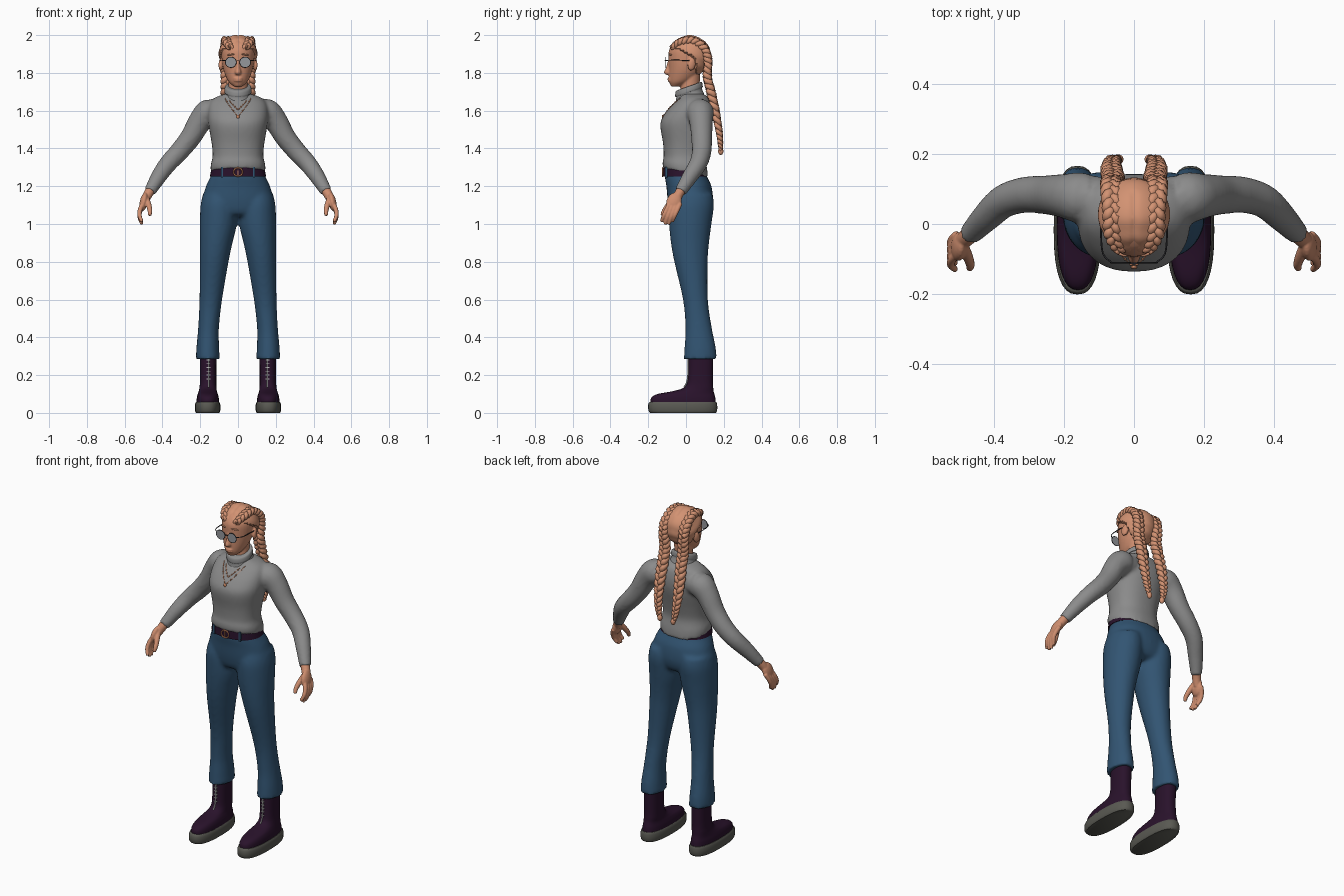
import bpy, bmesh
from math import sin, cos, pi, exp, radians
from mathutils import Vector, Matrix, Euler

cube = bpy.data.objects.get("Cube")
if cube:
    bpy.data.objects.remove(cube, do_unlink=True)


def material(name, *rgb):
    m = bpy.data.materials.new(name)
    m.use_nodes = True
    m.diffuse_color = (*rgb, 1)
    m.node_tree.nodes["Principled BSDF"].inputs["Base Color"].default_value = (*rgb, 1)
    return m


skin = material("skin", .62, .27, .16)
hair = material("copper_hair", .65, .29, .17)
wool = material("grey_wool", .26, .26, .26)
denim = material("blue_denim", .032, .09, .17)
leather = material("plum_leather", .022, .006, .024)
rubber = material("grey_rubber", .1, .1, .085)
lens_grey = material("lens_grey", .3, .31, .33)
frame_dark = material("dark_frame", .03, .03, .035)
lace_white = material("pale_lace", .5, .5, .5)
copper = material("copper_metal", .6, .24, .12)
SIDES = (1, -1)


def spline(keys, steps):
    """Smooth curve through tuples of any length."""
    out = []
    for i in range(len(keys) - 1):
        a, b, c, d = keys[max(i - 1, 0)], keys[i], keys[i + 1], keys[min(i + 2, len(keys) - 1)]
        for k in range(steps):
            t = k / steps
            out.append(tuple(q + t * (r - p) / 2 + t * t * (p - 2.5 * q + 2 * r - s / 2)
                             + t ** 3 * (1.5 * (q - r) + (s - p) / 2)
                             for p, q, r, s in zip(a, b, c, d)))
    return out + [tuple(keys[-1])]


def bridge(bm, rings):
    """Join rings of points into a closed, capped skin."""
    rows = [[bm.verts.new(p) for p in ring] for ring in rings]
    n = len(rows[0])
    for low, high in zip(rows, rows[1:]):
        for i in range(n):
            bm.faces.new((low[i], low[(i + 1) % n], high[(i + 1) % n], high[i]))
    bm.faces.new(rows[0])
    bm.faces.new(rows[-1])


def loft(bm, keys, side=1, power=2.0, sides=32, steps=4):
    """Stack of oval rings: height, centre x, half width, front y, back y, tilt."""
    rings = []
    for z, cx, rx, front, back, tilt in spline(keys, steps):
        ring = []
        for i in range(sides):
            u, v = cos(2 * pi * i / sides), sin(2 * pi * i / sides)
            u, v = (abs(w) ** (2 / power) * (1 if w > 0 else -1) for w in (u, v))
            dy = (back - front) / 2 * v
            ring.append((side * cx + rx * u, (front + back) / 2 + dy, z + tilt * dy))
        rings.append(ring)
    bridge(bm, rings)


def tube(bm, keys, side=1, sides=16, steps=4, ref=(1, 0, 0)):
    """Round tube along x, y, z, radius."""
    pts = spline(keys, steps)
    pos = [Vector((side * p[0], p[1], p[2])) for p in pts]
    rings = []
    for i, p in enumerate(pos):
        t = (pos[min(i + 1, len(pos) - 1)] - pos[max(i - 1, 0)]).normalized()
        u = t.cross(Vector(ref)).normalized()
        v = t.cross(u)
        rings.append([p + pts[i][3] * (u * cos(a) + v * sin(a))
                      for a in (2 * pi * k / sides for k in range(sides))])
    bridge(bm, rings)


def hoop(bm, centre, rx, rz, r):
    x, y, z = centre
    tube(bm, [(x + rx * cos(a), y, z + rz * sin(a), r) for a in (pi * k / 12 for k in range(25))],
         sides=8, steps=1, ref=(0, 1, 0))


def ball(bm, loc, size, rot=(0, 0, 0), segs=20):
    bmesh.ops.create_uvsphere(bm, u_segments=segs, v_segments=segs // 2 + 2, radius=1,
                              matrix=Matrix.LocRotScale(Vector(loc), Euler(rot), Vector(size)))


def box(bm, loc, size):
    bmesh.ops.create_cube(bm, size=1, matrix=Matrix.LocRotScale(Vector(loc), None, Vector(size)))


def finish(name, bm, mat, voxel=0, relax=0):
    """Turn the bmesh into an object; voxel size blends overlapping forms."""
    bmesh.ops.recalc_face_normals(bm, faces=bm.faces)
    me = bpy.data.meshes.new(name)
    bm.to_mesh(me)
    bm.free()
    me.materials.append(mat)
    me.shade_smooth()
    me.set_sharp_from_angle(angle=radians(50))
    ob = bpy.data.objects.new(name, me)
    bpy.context.scene.collection.objects.link(ob)
    if voxel:
        mod = ob.modifiers.new("blend", 'REMESH')
        mod.mode, mod.voxel_size, mod.use_smooth_shade = 'VOXEL', voxel, True
        mod = ob.modifiers.new("relax", 'SMOOTH')
        mod.factor, mod.iterations = .5, relax
    return ob


# Sweater: torso and sleeves blended together
bm = bmesh.new()
loft(bm, [(1.27, 0, .144, -.122, .116, -.2), (1.31, 0, .145, -.124, .112, -.15),
          (1.36, 0, .134, -.118, .1, 0), (1.43, 0, .14, -.122, .112, 0),
          (1.53, 0, .157, -.136, .137, 0), (1.59, 0, .16, -.108, .142, 0),
          (1.64, 0, .15, -.065, .134, 0), (1.67, 0, .12, -.035, .12, 0),
          (1.69, 0, .065, -.03, .09, 0)], power=2.3, sides=40)
for s in SIDES:
    tube(bm, [(.08, .07, 1.59, .06), (.15, .075, 1.592, .073), (.2, .08, 1.545, .063),
              (.25, .083, 1.46, .056), (.31, .083, 1.385, .052), (.37, .065, 1.32, .048),
              (.42, .02, 1.25, .042), (.468, -.03, 1.17, .032)], s)
sweater = finish("sweater", bm, wool, .01, 5)

# Folded turtleneck collar
bm = bmesh.new()
loft(bm, [(1.655, 0, .085, -.058, .1, .3), (1.685, 0, .069, -.052, .087, .35),
          (1.698, 0, .067, -.052, .085, .35), (1.7, 0, .072, -.057, .089, .35),
          (1.725, 0, .069, -.055, .085, .35), (1.73, 0, .06, -.045, .077, .35)], steps=3)
finish("collar", bm, wool)

# Jeans: pelvis and two flared legs
bm = bmesh.new()
loft(bm, [(1.285, 0, .132, -.108, .1, 0), (1.25, 0, .146, -.112, .112, 0),
          (1.2, 0, .17, -.104, .135, 0), (1.12, 0, .19, -.096, .143, 0),
          (1.06, 0, .185, -.08, .125, 0), (1.04, 0, .15, -.05, .09, 0)], power=2.2)
for s in SIDES:
    loft(bm, [(1.16, .095, .09, -.08, .14, 0), (1.1, .1, .098, -.093, .148, 0),
              (1, .104, .098, -.09, .135, 0), (.9, .115, .086, -.08, .122, 0),
              (.8, .126, .076, -.062, .115, 0), (.6, .144, .06, -.016, .116, 0),
              (.45, .156, .055, -.003, .137, 0), (.35, .16, .06, -.008, .157, 0),
              (.285, .16, .063, -.012, .164, 0)], s)
finish("jeans", bm, denim, .011, 4)

# Belt, its loops and buckle
bm = bmesh.new()
loft(bm, [(1.252, 0, .149, -.12, .112, 0), (1.298, 0, .14, -.119, .105, 0)], power=2.2, steps=2)
finish("belt", bm, leather)
bm = bmesh.new()
for s in SIDES:
    box(bm, (s * .085, -.104, 1.275), (.012, .012, .055))
finish("belt_loops", bm, denim)
bm = bmesh.new()
hoop(bm, (0, -.124, 1.275), .024, .022, .004)
box(bm, (0, -.124, 1.275), (.006, .006, .044))
finish("buckle", bm, copper)

# Boots with soles and laces
for s, label in zip(SIDES, ("left", "right")):
    bm = bmesh.new()
    loft(bm, [(.05, .16, .06, -.188, .158, 0), (.08, .16, .058, -.184, .155, 0),
              (.1, .16, .053, -.15, .15, 0), (.115, .16, .048, -.07, .146, 0),
              (.135, .159, .045, -.01, .144, 0), (.18, .158, .043, .01, .142, 0),
              (.32, .158, .044, .015, .145, 0)], s, 2.4)
    finish(label + "_boot", bm, leather)
    bm = bmesh.new()
    loft(bm, [(0, .161, .062, -.19, .158, 0), (.012, .161, .067, -.199, .165, 0),
              (.045, .161, .067, -.2, .165, 0), (.058, .161, .061, -.192, .16, 0)], s, 2.5, steps=2)
    finish(label + "_sole", bm, rubber)
    bm = bmesh.new()
    tube(bm, [(.156, .013, .29, .004), (.156, .009, .18, .004), (.156, -.01, .135, .004)], s, sides=8)
    for k in range(6):
        box(bm, (s * .156, .011, .18 + k * .02), (.022, .007, .004))
    finish(label + "_laces", bm, lace_white)

# Hands: flat palm, four fingers and a thumb
for s, label in zip(SIDES, ("left", "right")):
    bm = bmesh.new()
    tube(bm, [(.46, -.022, 1.185, .026), (.478, -.04, 1.155, .025), (.495, -.055, 1.12, .022)], s)
    ball(bm, (s * .499, -.064, 1.117), (.021, .04, .052), (-.35, s * -.2, 0))
    for i in range(4):
        y, bend = -.097 + .019 * i, sin(pi * (i + .5) / 4)
        tube(bm, [(.504, y + .01, 1.11, .012), (.518, y - .005, 1.08 - .008 * bend, .0125),
                  (.521, y - .02, 1.05 - .015 * bend, .0115),
                  (.508, y - .033, 1.022 - .025 * bend, .009)], s, 10)
    tube(bm, [(.486, -.06, 1.14, .015), (.474, -.09, 1.105, .015), (.466, -.115, 1.07, .013),
              (.468, -.128, 1.045, .009)], s, 10)
    finish(label + "_hand", bm, skin, .004, 2)

# Head: skull, neck, nose, lips, ears
bm = bmesh.new()
loft(bm, [(1.728, 0, .022, -.078, -.03, 0), (1.75, 0, .047, -.088, .02, 0),
          (1.78, 0, .064, -.091, .06, 0), (1.82, 0, .078, -.091, .085, 0),
          (1.87, 0, .086, -.093, .1, 0), (1.92, 0, .086, -.09, .1, 0),
          (1.96, 0, .07, -.065, .09, 0), (1.985, 0, .035, -.03, .06, 0)])
loft(bm, [(1.67, 0, .054, -.035, .07, 0), (1.73, 0, .05, -.028, .072, 0),
          (1.79, 0, .052, -.02, .075, 0)])
loft(bm, [(1.88, 0, .009, -.092, -.06, 0), (1.83, 0, .012, -.106, -.06, 0),
          (1.803, 0, .018, -.117, -.06, 0), (1.79, 0, .012, -.108, -.06, 0)], sides=16)
for z in (1.77, 1.759):
    ball(bm, (0, -.084, z), (.025, .015, .006))
for s in SIDES:
    ball(bm, (s * .09, .03, 1.845), (.012, .022, .034), (-.2, 0, s * .3))
finish("head", bm, skin, .005, 3)

# Hair cap: tucked inside the head below a sloping hairline
bm = bmesh.new()
centre = Vector((0, .02, 1.89))
ball(bm, centre, (.103, .112, .111), segs=64)
for v in bm.verts:
    x, y, z = v.co
    along = min(max((y + .05) / .1, 0), 1)
    hairline = 1.93 - .055 * along if y < .05 else 1.77
    groove = .035 * exp(-(x / .01) ** 2) if y < .09 else 0
    weave = .012 * sin(110 * z + 70 * y + 30 * abs(x))
    v.co = centre + (v.co - centre) * (1 - groove + weave if z > hairline else .8)
finish("hair_cap", bm, hair)

# Twin three-strand braids running over the head and down the back
route = spline([(.04, -.075, 1.932, .018), (.06, -.03, 1.965, .024), (.062, .04, 1.97, .026),
                (.065, .1, 1.925, .028), (.065, .117, 1.86, .028), (.06, .113, 1.78, .03),
                (.06, .132, 1.7, .03), (.064, .155, 1.6, .028), (.062, .174, 1.5, .023),
                (.055, .182, 1.43, .018), (.045, .184, 1.38, .01)], 12)
for s, label in zip(SIDES, ("left", "right")):
    bm = bmesh.new()
    for strand in range(3):
        path = []
        for i, (x, y, z, w) in enumerate(route):
            a, b = route[max(i - 1, 0)], route[min(i + 1, len(route) - 1)]
            n = (Vector(b[:3]) - Vector(a[:3])).cross(Vector((1, 0, 0))).normalized()
            turn = 2 * pi * (i / 13 + strand / 3)
            p = Vector((x + .6 * w * sin(turn), y, z)) + n * w * .35 * sin(2 * turn)
            path.append((*p, w * .55))
        tube(bm, path, s, 8, 1)
    ball(bm, (s * .044, .184, 1.385), (.014, .014, .02))
    finish(label + "_braid", bm, hair)

# Eyebrows
bm = bmesh.new()
for s in SIDES:
    ball(bm, (s * .038, -.084, 1.897), (.022, .006, .004), (0, s * .1, s * .35))
finish("eyebrows", bm, hair)

# Glasses: round lenses, rims, bridge and temples
bm, rims = bmesh.new(), bmesh.new()
for s in SIDES:
    bmesh.ops.create_cone(bm, cap_ends=True, segments=24, radius1=1, radius2=1, depth=1,
                          matrix=Matrix.LocRotScale(Vector((s * .038, -.11, 1.856)),
                                                    Euler((pi / 2, 0, 0)), Vector((.027, .026, .004))))
    hoop(rims, (s * .038, -.11, 1.856), .028, .027, .0022)
    tube(rims, [(.064, -.109, 1.866, .0025), (.088, -.085, 1.867, .0025), (.094, -.03, 1.867, .0025),
                (.094, .03, 1.865, .0025)], s, 8)
box(rims, (0, -.112, 1.864), (.022, .004, .004))
finish("lenses", bm, lens_grey)
finish("glasses_frame", rims, frame_dark)

# Necklaces laid on the sweater front
graph = bpy.context.evaluated_depsgraph_get()
body = sweater.evaluated_get(graph)
bm = bmesh.new()


def on_chest(x, z):
    hit, where, _, _ = body.ray_cast(Vector((x, -1, z)), Vector((0, 1, 0)))
    return where if hit else Vector((x, -.06, z))


for width, top, drop in ((.068, 1.665, .095), (.045, 1.655, .05)):
    for s in SIDES:
        chain = [on_chest(s * width * (1 - k / 8), top - drop * (k / 8) ** .8) for k in range(9)]
        tube(bm, [(*p, .0018) for p in chain], sides=6, steps=2)
        for p in chain[1::2]:
            ball(bm, p, (.004, .004, .004), segs=8)
ball(bm, on_chest(0, 1.567), (.009, .006, .011), segs=12)
finish("necklaces", bm, copper)
